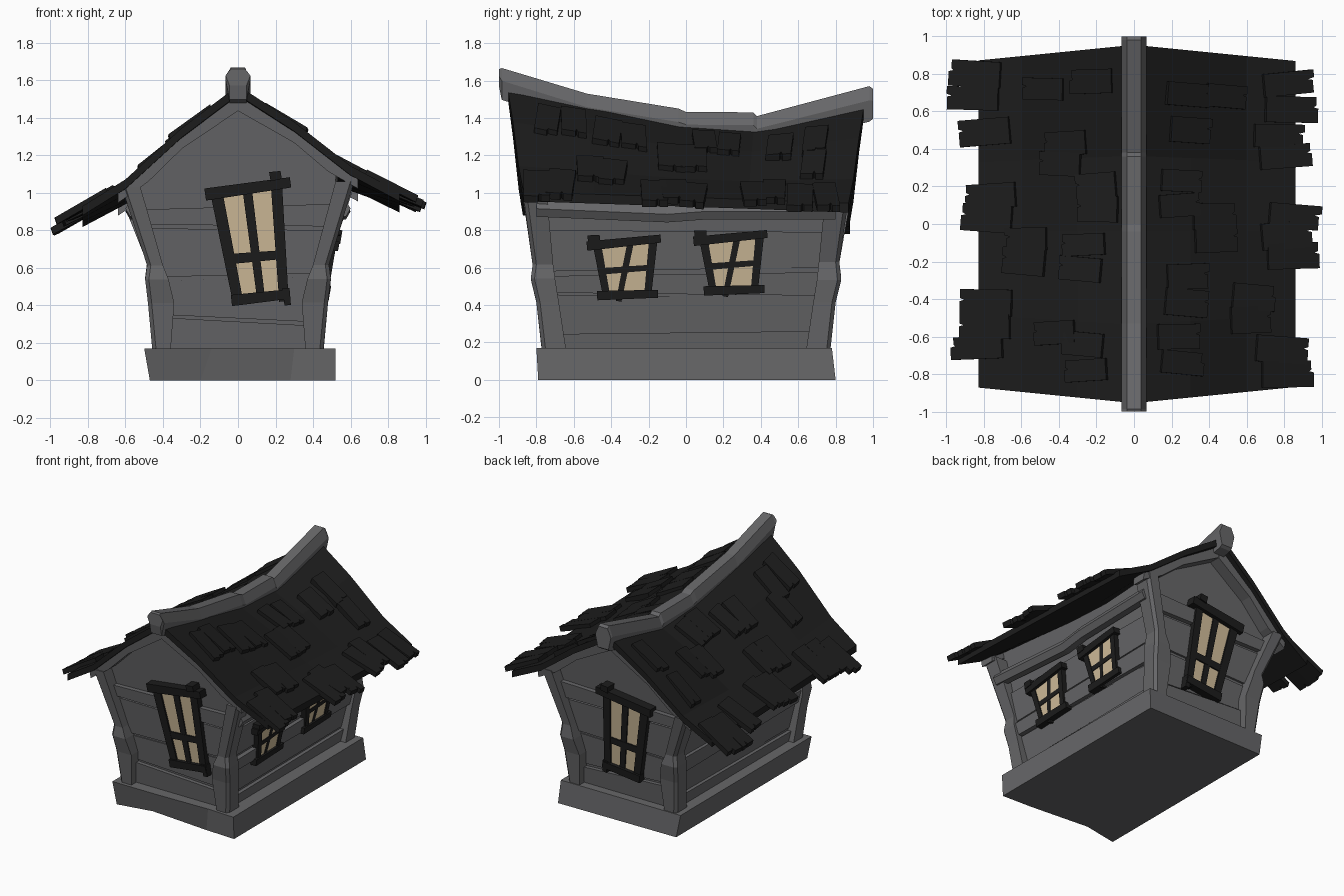
import bpy, bmesh, math, random
from mathutils import Vector

if "Cube" in bpy.data.objects:
    bpy.data.objects.remove(bpy.data.objects["Cube"])
random.seed(4)


def material(name, col):
    m = bpy.data.materials.new(name)
    m.diffuse_color = (*col, 1)
    m.use_nodes = True
    m.node_tree.nodes["Principled BSDF"].inputs["Base Color"].default_value = m.diffuse_color
    return m


GREY = material("weathered grey wood", (0.135, 0.135, 0.14))
DARK = material("charcoal wood", (0.012, 0.012, 0.012))
PANE = material("warm window glow", (0.65, 0.52, 0.33))


def loft(name, loops_sets, mat):
    """One object made of capped lofts; each set is a list of equal-length point loops."""
    bm = bmesh.new()
    for loops in loops_sets:
        rows = [[bm.verts.new(p) for p in lp] for lp in loops]
        n = len(rows[0])
        for a, b in zip(rows, rows[1:]):
            for i in range(n):
                bm.faces.new((a[i], a[(i + 1) % n], b[(i + 1) % n], b[i]))
        bm.faces.new(rows[0])
        bm.faces.new(rows[-1])
    bmesh.ops.recalc_face_normals(bm, faces=bm.faces)
    me = bpy.data.meshes.new(name)
    bm.to_mesh(me)
    bm.free()
    me.materials.append(mat)
    ob = bpy.data.objects.new(name, me)
    bpy.context.collection.objects.link(ob)
    return ob


def lerp(table, v):
    """Piecewise linear lookup, extrapolating past the last entry."""
    for (a, p), (b, q) in zip(table, table[1:]):
        if v <= b or (b, q) == table[-1]:
            return p + (q - p) * (v - a) / (b - a)


RIDGE = [(-0.95, 1.57), (-0.53, 1.485), (-0.04, 1.38), (0.36, 1.35), (0.95, 1.48)]
SLOPE = [(0, 1), (0.3, 0.66), (0.6, 0.24), (0.85, 0), (1.1, -0.26)]


def roof_z(x, y):
    eave = (0.98 if x > 0 else 0.885) - 0.035 * y
    return eave + (lerp(RIDGE, y) - eave) * lerp(SLOPE, abs(x))


def wall(axis, s, u, z, d=0.0):
    """Point on an outward-leaning wall, d units proud of it."""
    if axis == "end":
        return Vector((u, s * (0.685 + 0.115 * (z - 0.17) + d), z))
    return Vector((s * (0.385 + 0.17 * (z - 0.17) + d), u, z))


def on_wall(axis, s, outline, d0, d1):
    return [[wall(axis, s, u, z, d) for u, z in outline] for d in (d0, d1)]


def bar(u0, z0, u1, z1, w0, w1=None):
    w1 = w1 or w0
    n = Vector((z0 - z1, u1 - u0)).normalized() / 2
    return [(u0 + n.x * w0, z0 + n.y * w0), (u1 + n.x * w1, z1 + n.y * w1),
            (u1 - n.x * w1, z1 - n.y * w1), (u0 - n.x * w0, z0 - n.y * w0)]


# Foundation with a chipped front
bottom = [(-0.47, -0.79), (-0.2, -0.74), (0.28, -0.78), (0.52, -0.79), (0.52, 0.80), (-0.47, 0.79)]
top = [(-0.50, -0.80), (-0.14, -0.80), (0.30, -0.79), (0.52, -0.80), (0.51, 0.78), (-0.50, 0.78)]
loft("foundation", [[[(x, y, 0) for x, y in bottom], [(x, y, 0.17) for x, y in top]]], GREY)

# Wall body, leaning outward, with a sagging top under the roof
sections = []
for t in (-1, -0.6, -0.05, 0.42, 1):
    loop = []
    for x in (-0.385, -0.53, -0.3, 0, 0.3, 0.53, 0.385):
        z = 0.15 if abs(x) == 0.385 else roof_z(x, t * 0.86) - 0.06
        loop.append((x, t * wall("end", 1, x, z).y, z))
    sections.append(loop)
loft("wall_body", [sections], GREY)

# Horizontal planks: z at bottom left/right, top left/right, thickness
END_PLANKS = [(0.17, 0.17, 0.335, 0.29, 0.03), (0.35, 0.31, 0.53, 0.55, 0.008),
              (0.55, 0.57, 0.81, 0.80, 0.016), (0.83, 0.82, 0.91, 0.94, 0.035)]
SIDE_PLANKS = [(0.17, 0.17, 0.245, 0.26, 0.03), (0.265, 0.275, 0.455, 0.44, 0.008),
               (0.465, 0.45, 0.555, 0.575, 0.03), (0.58, 0.60, 0.80, 0.79, 0.008)]
for axis, half, grow, planks in (("end", 0.38, 0.18, END_PLANKS), ("side", 0.67, 0.13, SIDE_PLANKS)):
    sets = []
    for s in (-1, 1):
        for a, b, c, d, thick in planks:
            ua, uc = half + grow * (a - 0.17), half + grow * (c - 0.17)
            sets.append(on_wall(axis, s, [(-ua, a), (ua, b), (uc, d), (-uc, c)], -0.02, thick))
    loft(axis + "_wall_planks", sets, GREY)

# Crooked corner posts: z, outer/inner x, outer/inner y
POST = [(0.15, 0.455, 0.36, 0.77, 0.64), (0.42, 0.48, 0.34, 0.80, 0.68), (0.54, 0.495, 0.37, 0.83, 0.70),
        (0.62, 0.485, 0.40, 0.82, 0.71), (0.98, 0.62, 0.52, 0.88, 0.75)]
for sx in (-1, 1):
    for sy in (-1, 1):
        loops = []
        for i, (z, xo, xi, yo, yi) in enumerate(POST):
            z = min(1.06, roof_z(sx * 0.6, sy * 0.82) - 0.035) if i == 4 else z + random.uniform(-0.01, 0.01)
            c = 0.02
            pts = [(xi, yi), (xo, yi), (xo, yo - c), (xo - c, yo), (xi, yo)]
            loops.append([(sx * x, sy * y, z) for x, y in pts])
        loft("corner_post", [loops], GREY)

# Eave beams along both long sides
for s in (-1, 1):
    loops = []
    for y, z, x in ((-0.80, 0.915, 0.55), (-0.1, 0.885, 0.525), (0.1, 0.90, 0.535), (0.80, 0.90, 0.55)):
        loops.append([(s * x + 0.05 * math.cos(k * math.pi / 3), y, z + 0.05 * math.sin(k * math.pi / 3))
                      for k in range(6)])
    loft("eave_beam", [loops], GREY)

# Gable rafters under the roof edge
for s in (-1, 1):
    sets = []
    for sx in (-1, 1):
        xs = [sx * v for v in (0.001, 0.3, 0.48, 0.64)]
        up = [(x, roof_z(x, s * 0.88) - 0.04) for x in xs]
        low = [(x, roof_z(x, s * 0.88) - w) for x, w in zip(xs, (0.12, 0.105, 0.12, 0.10))]
        sets.append(on_wall("end", s, up + low[::-1], -0.02, 0.09))
    loft("gable_rafters", sets, GREY)

# Windows: bars as (u0, z0, u1, z1, width, thickness), then the glowing plate
END_WIN = [(-0.115, 1.0, 0.0, 0.42, 0.065, 0.05), (0.205, 1.04, 0.245, 0.42, 0.06, 0.05),
           (0.05, 1.01, 0.125, 0.42, 0.05, 0.046), (-0.06, 0.645, 0.24, 0.67, 0.055, 0.048),
           (-0.175, 0.99, 0.28, 1.055, 0.065, 0.07), (-0.035, 0.425, 0.275, 0.46, 0.06, 0.065),
           (0.17, 1.085, 0.23, 1.095, 0.05, 0.08), (0.255, 0.49, 0.265, 0.40, 0.04, 0.06)]
END_GLASS = [(-0.10, 1.0), (0.20, 1.03), (0.24, 0.43), (0.0, 0.42)]
SIDE_WIN = [(-0.475, 0.72, -0.425, 0.45, 0.045, 0.045), (-0.175, 0.75, -0.205, 0.45, 0.045, 0.045),
            (-0.295, 0.74, -0.36, 0.42, 0.035, 0.04), (-0.45, 0.58, -0.19, 0.60, 0.035, 0.042),
            (-0.53, 0.715, -0.135, 0.755, 0.05, 0.06), (-0.475, 0.45, -0.15, 0.46, 0.05, 0.055),
            (-0.525, 0.75, -0.46, 0.755, 0.045, 0.065)]
SIDE_GLASS = [(-0.46, 0.72), (-0.18, 0.74), (-0.21, 0.46), (-0.42, 0.45)]


def window(axis, s, bars, glass, du=0.0, dz=0.0):
    frame = [on_wall(axis, s, bar(a + du, b + dz, c + du, d + dz, w, w * 0.85), -0.01, t)
             for a, b, c, d, w, t in bars]
    loft(axis + "_window_frame", frame, DARK)
    plate = [(u + du, z + dz) for u, z in glass]
    loft(axis + "_window_glass", [on_wall(axis, s, plate, 0.03, 0.037)], PANE)


window("end", -1, END_WIN, END_GLASS)
window("end", 1, END_WIN, END_GLASS, -0.11, -0.08)
window("side", 1, SIDE_WIN, SIDE_GLASS)
window("side", 1, SIDE_WIN, SIDE_GLASS, 0.57, 0.025)

# Sagging roof slab
sections = []
for t in (-1, -0.56, -0.04, 0.38, 1):
    pts = [(x, t * (0.955 - 0.1 * abs(x))) for x in (-0.83, -0.6, -0.3, 0, 0.3, 0.6, 0.86)]
    upper = [(x, y, roof_z(x, y)) for x, y in pts]
    sections.append(upper + [(x, y, z - 0.05) for x, y, z in upper[::-1]])
loft("roof", [sections], DARK)

# Loose shingles (x, y centres); those at the eaves are longer
LEFT = [(-.84, .80), (-.85, .67), (-.79, .49), (-.76, .15), (-.78, .03), (-.78, -.42), (-.79, -.55),
        (-.83, -.66), (-.48, .72), (-.22, .76), (-.36, .43), (-.39, .32), (-.2, .2), (-.19, .08),
        (-.57, -.08), (-.58, -.2), (-.26, -.11), (-.28, -.24), (-.42, -.58), (-.27, -.64), (-.25, -.78)]
RIGHT = [(.28, .69), (.49, .68), (.30, .5), (.82, .75), (.83, .61), (.77, .47), (.8, .36), (.25, .23),
         (.24, .1), (.42, .04), (.43, -.08), (.85, .04), (.81, -.06), (.84, -.17), (.28, -.28),
         (.27, -.42), (.63, -.39), (.62, -.51), (.23, -.6), (.25, -.74), (.78, -.67), (.81, -.8)]
for name, spots in (("left_shingles", LEFT), ("right_shingles", RIGHT)):
    sets = []
    for x, y in spots:
        s = 1 if x > 0 else -1
        w = 0.27 if abs(x) > 0.7 else 0.22
        h = random.uniform(0.115, 0.145)
        turn = random.uniform(-0.1, 0.1)
        z0, z1 = roof_z(x - s * w / 2, y), roof_z(x + s * w / 2, y) + 0.005
        r = [random.uniform(0.44, 0.52) for _ in range(2)]
        low = []
        for a, b in ((-0.5, -0.5), (r[0], -0.5), (r[0], 0.05), (r[0] - 0.09, 0.1), (r[1], 0.17),
                     (r[1], 0.5), (-0.5, 0.5)):
            px, py = a * w, b * h
            px, py = px - py * turn, py + px * turn
            dz = roof_z(x, y + py) - roof_z(x, y)
            low.append(Vector((x + s * px, y + py, z0 + (z1 - z0) * (px / w + 0.5) + dz - 0.012)))
        sets.append([low, [p + Vector((s * 0.012, 0, 0.036)) for p in low]])
    loft(name, sets, DARK)

# Faceted ridge beam: y, top z, depth
HEX = [(-0.038, 0), (0.038, 0), (0.066, -0.4), (0.045, -1), (-0.045, -1), (-0.066, -0.4)]
loops = [[(x, y, z + f * depth) for x, f in HEX] for y, z, depth in (
    (-1, 1.66, 0.09), (-0.985, 1.667, 0.17), (-0.53, 1.53, 0.18), (-0.04, 1.45, 0.18), (0, 1.432, 0.17),
    (0.36, 1.43, 0.17), (0.38, 1.41, 0.17), (0.98, 1.57, 0.19), (1, 1.555, 0.16))]
loft("ridge_beam", [loops], GREY)
